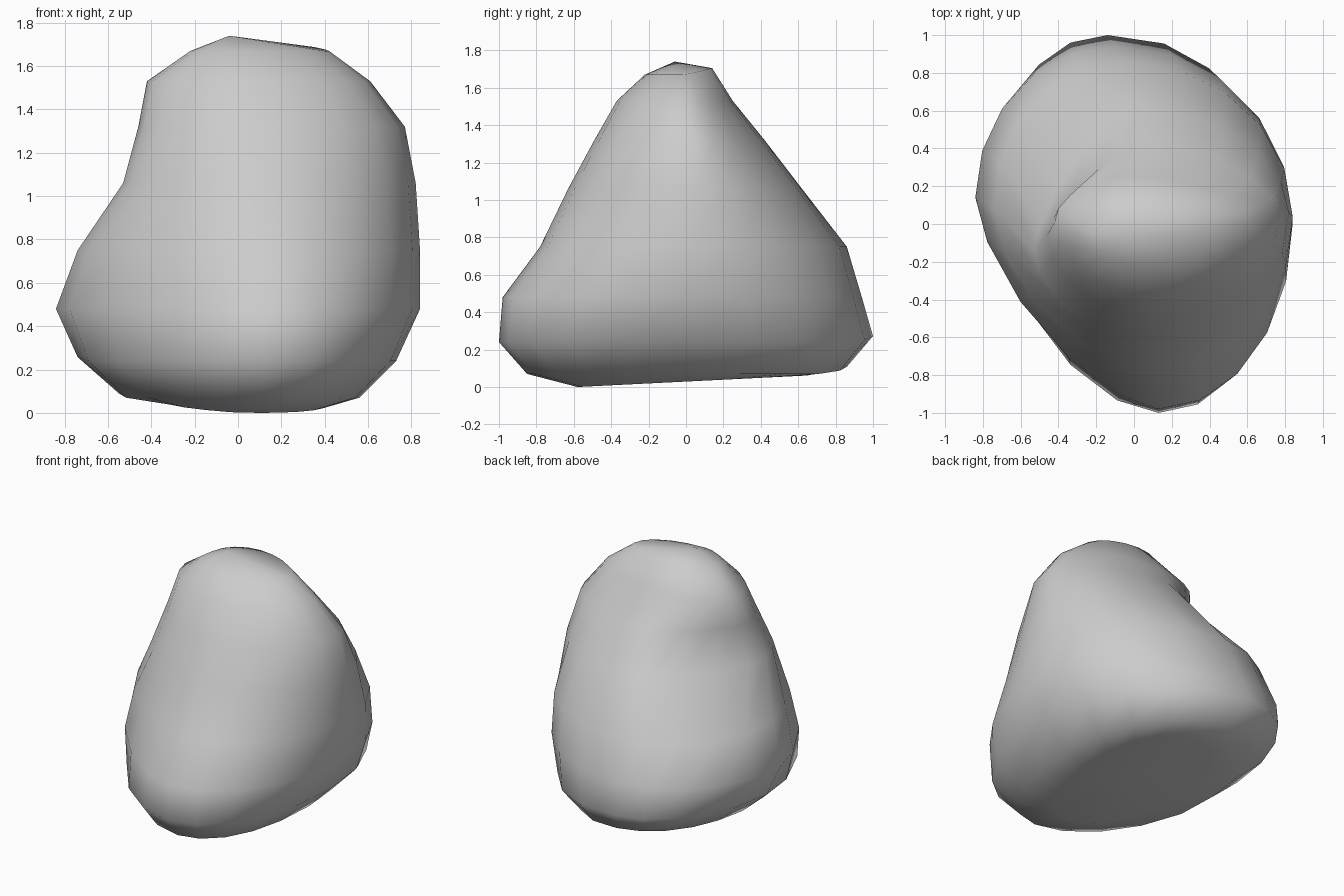
import bpy, bmesh, math

if "Cube" in bpy.data.objects:
    bpy.data.objects.remove(bpy.data.objects["Cube"])

SEGMENTS = 20   # multiple of 4

# Each level: height, then the (x, y) of its left, front, right and back extremes
LEVELS = [
    (0.00, (-0.33, 0.05), (0.10, -0.58), (0.40, 0.00), (0.00, 0.65)),
    (0.07, (-0.55, 0.15), (0.12, -0.85), (0.56, 0.00), (-0.06, 0.86)),
    (0.24, (-0.74, 0.15), (0.13, -1.00), (0.73, 0.00), (-0.14, 1.00)),
    (0.48, (-0.84, 0.14), (0.13, -0.98), (0.84, 0.00), (-0.10, 0.94)),
    (0.75, (-0.74, 0.08), (0.12, -0.78), (0.84, 0.04), (-0.05, 0.86)),
    (1.06, (-0.53, -0.14), (0.10, -0.63), (0.82, 0.06), (0.00, 0.62)),
    (1.32, (-0.46, -0.06), (0.08, -0.49), (0.77, 0.04), (0.06, 0.42)),
    (1.53, (-0.42, 0.01), (0.05, -0.37), (0.61, 0.00), (0.00, 0.25)),
    (1.67, (-0.22, -0.05), (0.00, -0.22), (0.42, -0.02), (0.08, 0.14)),
]
# Fullness of each level's corners: front left, front right, back right, back left
FULLNESS = [
    (2.0, 2.1, 2.1, 2.0),
    (1.9, 2.2, 2.2, 2.2),
    (1.7, 2.2, 2.2, 2.1),
    (1.5, 2.0, 2.05, 2.0),
    (1.7, 2.0, 2.0, 2.0),
    (1.75, 2.0, 1.9, 1.4),
    (1.8, 2.0, 1.75, 1.4),
    (1.8, 2.0, 1.85, 2.0),
    (1.8, 2.0, 1.9, 2.0),
]


def quarter(a, b, corner_on_y, power):
    """Superellipse arc from extreme a towards extreme b (b excluded)."""
    cx, cy = (b[0], a[1]) if corner_on_y else (a[0], b[1])
    pts = []
    steps = SEGMENTS // 4
    for i in range(steps):
        t = math.pi / 2 * i / steps
        u = math.cos(t) ** (2 / power)
        v = math.sin(t) ** (2 / power)
        pts.append((cx + (a[0] - cx) * u + (b[0] - cx) * v,
                    cy + (a[1] - cy) * u + (b[1] - cy) * v))
    return pts


def outline(k):
    corners = LEVELS[k][1:]
    pts = []
    for q in range(4):
        pts += quarter(corners[q], corners[(q + 1) % 4], q % 2 == 0, FULLNESS[k][q])
    return pts


def height(k, x, y):
    """Level height, tilted at the underside and the crown."""
    z = LEVELS[k][0]
    if k == 0:
        z += max(0, 0.05 * (y + 0.58)) + 0.05 * max(0, -x)
    if k == 1:
        z += 0.08 * max(0, y - x - 0.45)
    if k == 2:
        z += 0.06 * max(0, y - x - 0.6)
    if k == len(LEVELS) - 1:
        z += 0.25 * max(0, y)
    return z


bm = bmesh.new()
rings = [[bm.verts.new((x, y, height(k, x, y))) for x, y in outline(k)]
         for k in range(len(LEVELS))]

# Flanks
for low, high in zip(rings, rings[1:]):
    for i in range(SEGMENTS):
        j = (i + 1) % SEGMENTS
        bm.faces.new((low[i], low[j], high[j], high[i]))

# Underside and crown
under = bm.verts.new((0.05, 0.0, 0.04))
crown = bm.verts.new((-0.04, -0.06, 1.74))
for i in range(SEGMENTS):
    j = (i + 1) % SEGMENTS
    bm.faces.new((rings[0][j], rings[0][i], under))
    bm.faces.new((rings[-1][i], rings[-1][j], crown))

bmesh.ops.recalc_face_normals(bm, faces=bm.faces)
for f in bm.faces:
    f.smooth = True
mesh = bpy.data.meshes.new("boulder")
bm.to_mesh(mesh)
bm.free()
boulder = bpy.data.objects.new("boulder", mesh)
bpy.context.collection.objects.link(boulder)
